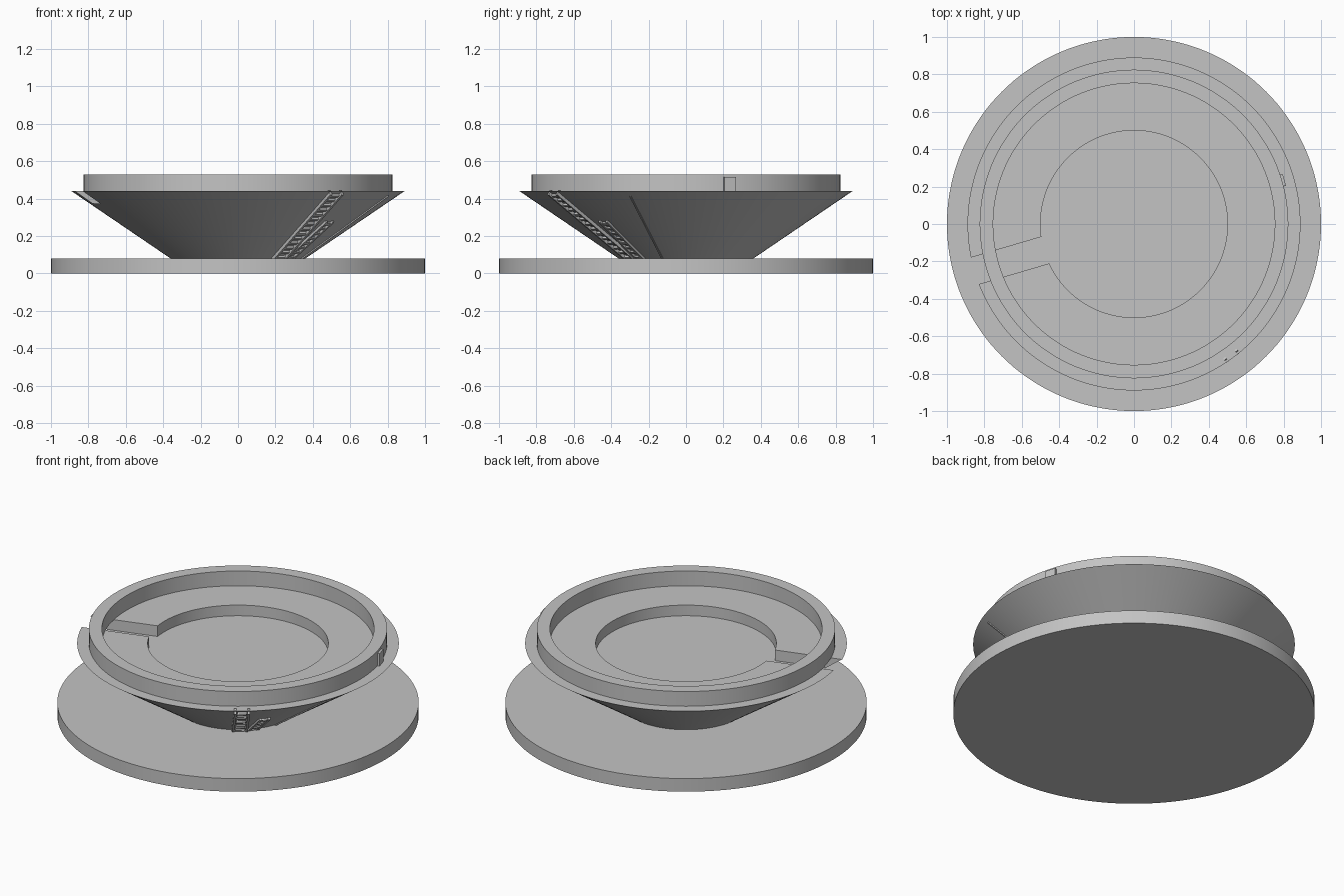
import bpy, bmesh
from math import sin, cos, pi, radians, asin, hypot, atan2
from mathutils import Matrix, Vector

cube = bpy.data.objects.get("Cube")
if cube:
    bpy.data.objects.remove(cube, do_unlink=True)

grey = bpy.data.materials.new("plain_grey")
grey.use_nodes = True
colour = (0.55, 0.55, 0.55, 1)
grey.diffuse_color = colour
grey.node_tree.nodes["Principled BSDF"].inputs["Base Color"].default_value = colour

SEGMENTS = 144
FOOT_R, FOOT_Z = 0.36, 0.08
RIM_R, RIM_Z = 0.89, 0.44
SLOT_ANGLE = radians(196.4)


def finish(name, bm):
    bmesh.ops.recalc_face_normals(bm, faces=bm.faces[:])
    mesh = bpy.data.meshes.new(name)
    bm.to_mesh(mesh)
    bm.free()
    mesh.materials.append(grey)
    obj = bpy.data.objects.new(name, mesh)
    bpy.context.collection.objects.link(obj)
    return obj


def activate(obj):
    bpy.ops.object.select_all(action="DESELECT")
    obj.select_set(True)
    bpy.context.view_layer.objects.active = obj


def smooth(obj):
    activate(obj)
    bpy.ops.object.shade_smooth_by_angle(angle=radians(30))


def lathe(name, profile):
    """Spin a closed (radius, height) outline around z."""
    bm = bmesh.new()
    verts = [bm.verts.new((r, 0, z)) for r, z in profile]
    edges = [bm.edges.new((verts[i], verts[(i + 1) % len(verts)]))
             for i in range(len(verts))]
    bmesh.ops.spin(bm, geom=verts + edges, axis=(0, 0, 1), cent=(0, 0, 0),
                   angle=2 * pi, steps=SEGMENTS)
    bmesh.ops.remove_doubles(bm, verts=bm.verts[:], dist=1e-5)
    bmesh.ops.dissolve_degenerate(bm, edges=bm.edges[:], dist=1e-6)
    return finish(name, bm)


def box(bm, size, centre, frame):
    made = bmesh.ops.create_cube(bm, size=1)["verts"]
    place = frame @ Matrix.Translation(centre) @ Matrix.Diagonal((*size, 1))
    bmesh.ops.transform(bm, matrix=place, verts=made)


def cone_frame(degrees):
    """Axes on the cone flank: x runs up the slope, y around, z outward."""
    length = hypot(RIM_R - FOOT_R, RIM_Z - FOOT_Z)
    dr, dz = (RIM_R - FOOT_R) / length, (RIM_Z - FOOT_Z) / length
    up, side, out = Vector((dr, 0, dz)), Vector((0, 1, 0)), Vector((dz, 0, -dr))
    frame = Matrix((up, side, out)).transposed().to_4x4()
    frame.translation = (FOOT_R, 0, FOOT_Z)
    return Matrix.Rotation(radians(degrees), 4, "Z") @ frame


# Base disc
smooth(lathe("base_disc", [(0, 0), (1, 0), (1, FOOT_Z), (0, FOOT_Z)]))

# Flared body
body = lathe("flared_body", [(0, FOOT_Z), (FOOT_R, FOOT_Z), (RIM_R, RIM_Z), (0, RIM_Z)])

# Keyhole cutter: round recess plus a radial slot out through the rim
bm = bmesh.new()
recess_r, half_slot, floor = 0.5, 0.074, 0.375
start = asin(half_slot / recess_r)
outline = [(1.1, -half_slot), (1.1, half_slot)]
for i in range(SEGMENTS + 1):
    a = start + (2 * pi - 2 * start) * i / SEGMENTS
    outline.append((recess_r * cos(a), recess_r * sin(a)))
face = bm.faces.new([bm.verts.new((x, y, floor)) for x, y in outline])
top = bmesh.ops.extrude_face_region(bm, geom=[face])["geom"]
bmesh.ops.translate(bm, vec=(0, 0, 0.2),
                    verts=[v for v in top if isinstance(v, bmesh.types.BMVert)])
bmesh.ops.rotate(bm, verts=bm.verts[:], cent=(0, 0, 0),
                 matrix=Matrix.Rotation(SLOT_ANGLE, 3, "Z"))
cutter = finish("keyhole_cutter", bm)
cutter.hide_render = True

cut = body.modifiers.new("keyhole", "BOOLEAN")
cut.operation, cut.solver, cut.object = "DIFFERENCE", "EXACT", cutter
activate(body)
bpy.ops.object.modifier_apply(modifier=cut.name)
bpy.data.objects.remove(cutter, do_unlink=True)
smooth(body)

# Raised ring, bridging the slot
smooth(lathe("raised_ring", [(0.753, RIM_Z), (0.825, RIM_Z), (0.825, 0.53), (0.753, 0.53)]))

# Small lug on the ring, opposite the slot
bm = bmesh.new()
box(bm, (0.04, 0.066, 0.075), (0.818, 0, RIM_Z + 0.0375),
    Matrix.Rotation(SLOT_ANGLE - pi, 4, "Z"))
finish("ring_lug", bm)

# Embossed ribs and studs running up the flank
def embossed_strip(name, degrees, length, width, lift):
    bm = bmesh.new()
    frame = cone_frame(degrees)
    for side in (-1, 1):
        box(bm, (length, 0.014, 2 * lift),
            (length / 2, side * width / 2, 0), frame)
    studs = int(length / 0.045)
    for i in range(studs):
        box(bm, (0.016, width * 0.7, 1.6 * lift),
            ((i + 0.5) * length / studs, 0, 0), frame)
    finish(name, bm)


embossed_strip("long_embossed_strip", -53.5, 0.63, 0.075, 0.016)
embossed_strip("short_embossed_strip", -42, 0.36, 0.05, 0.012)

# Fine index rib
bm = bmesh.new()
box(bm, (0.6, 0.008, 0.012), (0.3, 0, 0), cone_frame(-20.4))
finish("index_rib", bm)
